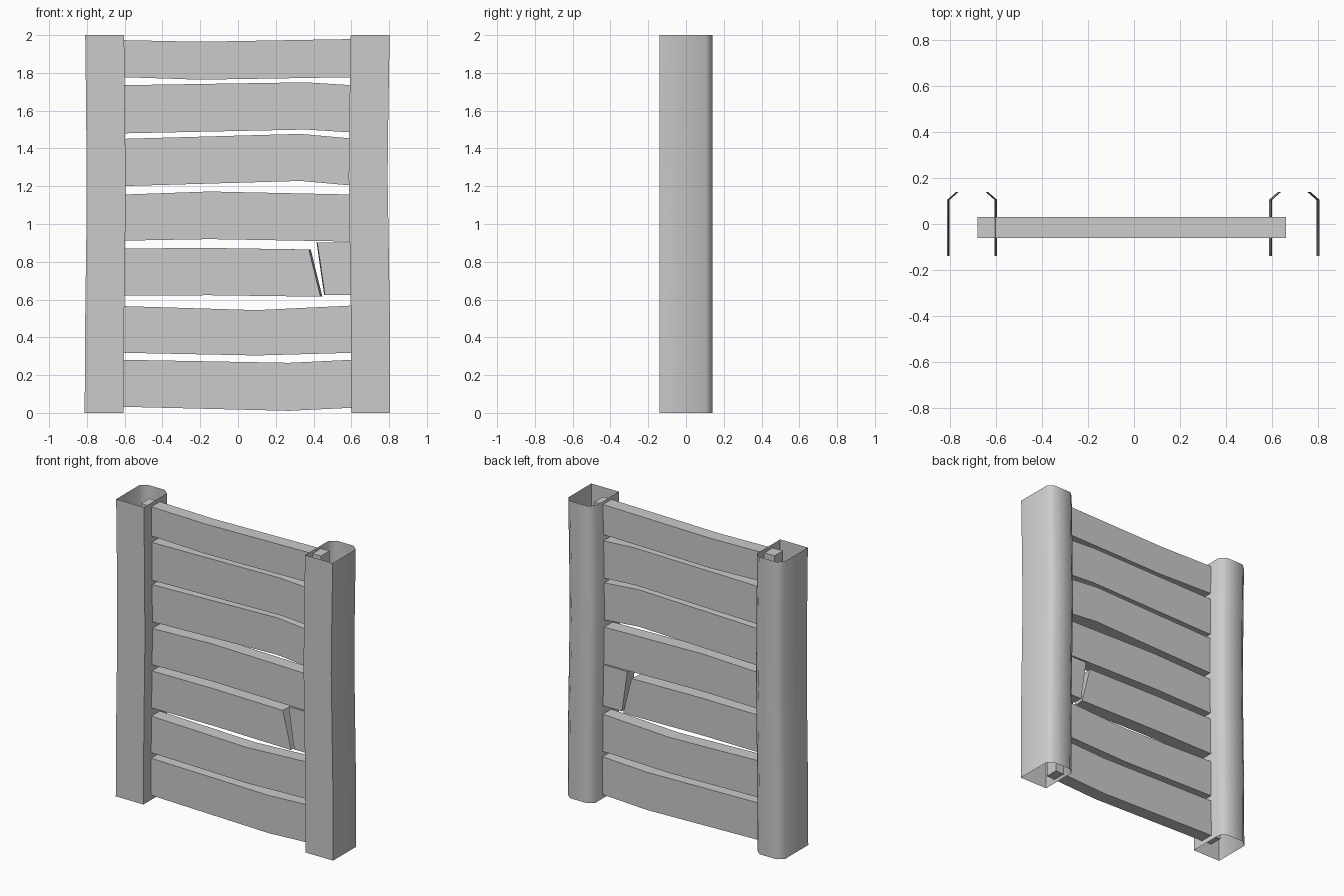
import bpy
import bmesh
from math import radians

cube = bpy.data.objects.get("Cube")
if cube:
    bpy.data.objects.remove(cube)

grey = bpy.data.materials.new("plain grey")
grey.use_nodes = True
grey.diffuse_color = (0.6, 0.6, 0.6, 1)
grey.node_tree.nodes["Principled BSDF"].inputs["Base Color"].default_value = (0.6, 0.6, 0.6, 1)


def loft(name, rings, capped, smooth=False):
    """Skin a list of matching closed rings into one object."""
    bm = bmesh.new()
    rows = [[bm.verts.new(p) for p in ring] for ring in rings]
    n = len(rows[0])
    for a, b in zip(rows, rows[1:]):
        for i in range(n):
            j = (i + 1) % n
            bm.faces.new((a[i], a[j], b[j], b[i]))
    if capped:
        bm.faces.new(rows[0][::-1])
        bm.faces.new(rows[-1])
    bmesh.ops.recalc_face_normals(bm, faces=bm.faces)
    mesh = bpy.data.meshes.new(name)
    bm.to_mesh(mesh)
    bm.free()
    mesh.materials.append(grey)
    obj = bpy.data.objects.new(name, mesh)
    bpy.context.collection.objects.link(obj)
    if smooth:
        bpy.ops.object.select_all(action="DESELECT")
        obj.select_set(True)
        bpy.context.view_layer.objects.active = obj
        bpy.ops.object.shade_smooth_by_angle(angle=radians(50))
    return obj


# Hollow, open-ended posts: square front, chamfered back, slightly bowed
post_profile = [(-0.103, -0.14), (0.103, -0.14), (0.103, 0.105),
                (0.063, 0.14), (-0.063, 0.14), (-0.103, 0.105)]


def post(name, path):
    loft(name, [[(cx + x, y, z) for x, y in post_profile] for cx, z in path],
         capped=False, smooth=True)


post("right_post", [(-0.709, 0), (-0.706, 0.5), (-0.698, 1.1), (-0.701, 1.6), (-0.706, 2)])
post("left_post", [(0.703, 0), (0.701, 0.5), (0.689, 1.25), (0.693, 1.6), (0.7, 2)])

FRONT, BACK = -0.06, 0.03
START, END, EDGE = -0.68, 0.66, 0.6


def slat_ring(x_low, x_high, low, high, skew=0):
    return [(x_low, FRONT, low), (x_low + skew, BACK, low),
            (x_high + skew, BACK, high), (x_high, FRONT, high)]


def slat(name, bend, left, middle, right):
    """Bent board; heights are (bottom, top) at both post edges and the bend."""
    def extend(x, edge, value):
        t = (x - bend) / (edge - bend)
        return [m + (v - m) * t for m, v in zip(middle, value)]
    loft(name, [slat_ring(START, START, *extend(START, -EDGE, left)),
                slat_ring(bend, bend, *middle),
                slat_ring(END, END, *extend(END, EDGE, right))], capped=True)


# Whole slats, bottom to top
slat("slat_1", 0.27, (0.032, 0.281), (0.011, 0.265), (0.027, 0.281))
slat("slat_2", 0.1, (0.318, 0.565), (0.304, 0.544), (0.318, 0.568))
slat("slat_4", -0.15, (0.912, 1.156), (0.92, 1.172), (0.907, 1.156))
slat("slat_5", 0.33, (1.201, 1.451), (1.228, 1.477), (1.204, 1.453))
slat("slat_6", 0.36, (1.48, 1.735), (1.5, 1.75), (1.485, 1.735))
slat("slat_7", -0.2, (1.777, 1.973), (1.764, 1.965), (1.777, 1.979))

# Snapped slat: long piece and short stub with slanted break faces
loft("broken_slat_long", [slat_ring(START, START, 0.62, 0.87),
                          slat_ring(-0.15, -0.15, 0.623, 0.873),
                          slat_ring(0.437, 0.375, 0.615, 0.865, 0.01)], capped=True)
loft("broken_slat_stub", [slat_ring(0.46, 0.42, 0.625, 0.902, -0.004),
                          slat_ring(END, END, 0.625, 0.902)], capped=True)
